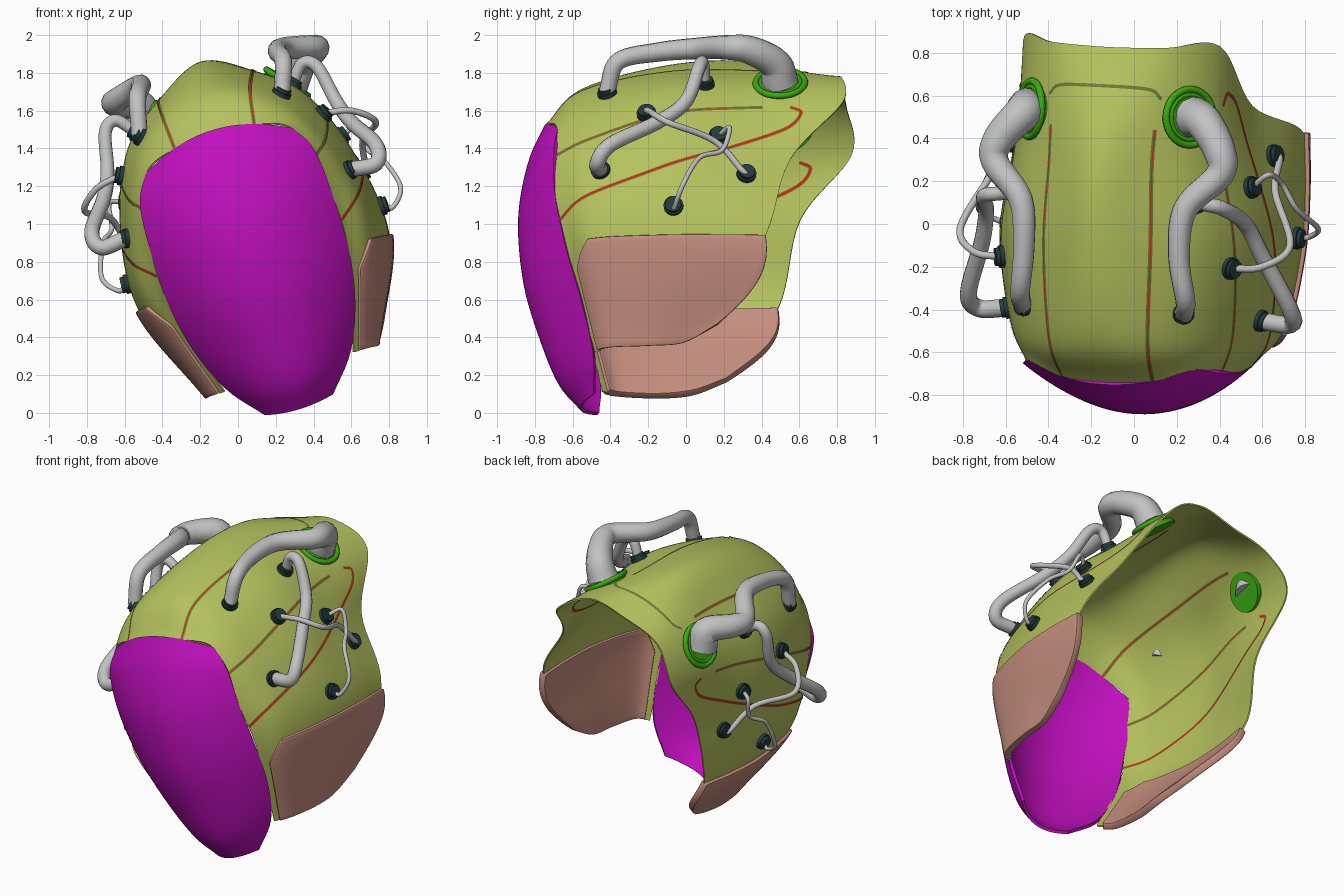
import bpy, math
from mathutils import Vector, Matrix
from mathutils.bvhtree import BVHTree

if "Cube" in bpy.data.objects:
    bpy.data.objects.remove(bpy.data.objects["Cube"])

def material(name, rgb):
    m = bpy.data.materials.new(name)
    m.diffuse_color = (*rgb, 1)
    m.use_nodes = True
    m.node_tree.nodes["Principled BSDF"].inputs["Base Color"].default_value = m.diffuse_color
    return m

OLIVE = material("olive", (.46, .54, .11))
DARK_OLIVE = material("dark_olive", (.17, .19, .035))
MAGENTA = material("magenta", (.54, .005, .52))
BROWN = material("clay_brown", (.56, .27, .21))
GREY = material("pipe_grey", (.54, .54, .54))
GREEN = material("ring_green", (.045, .40, .006))
TEAL = material("dark_teal", (.017, .045, .045))
RED = material("seam_red", (.65, .015, .006))

# The symmetric helmet is tilted sideways and turned slightly
POSE = (Matrix.Rotation(math.radians(-3), 4, 'Z') @ Matrix.Rotation(math.radians(-17), 4, 'Y')
        @ Matrix.Translation((.345, 0, 0)))
MIRROR = POSE @ Matrix.Diagonal((-1, 1, 1, 1)) @ POSE.inverted()
SIDES = (("right", 1, Matrix.Identity(4)), ("left", -1, MIRROR))

def spline(pts, x):
    """Smooth curve through the points, x counts points from 0."""
    i = max(0, min(int(x), len(pts) - 2))
    f = x - i
    b, c = pts[i], pts[i + 1]
    a = pts[i - 1] if i > 0 else 2 * b - c
    d = pts[i + 2] if i + 2 < len(pts) else 2 * c - b
    return .5 * (2 * b + (c - a) * f + (2 * a - 5 * b + 4 * c - d) * f * f
                 + (3 * b - a - 3 * c + d) * f ** 3)

def mesh_object(name, verts, faces, mat):
    me = bpy.data.meshes.new(name)
    me.from_pydata([tuple(v) for v in verts], [], faces)
    ob = bpy.data.objects.new(name, me)
    bpy.context.collection.objects.link(ob)
    me.materials.append(mat)
    return ob

def grid_faces(rows, cols, flip=False, keep=lambda i, j: True):
    faces = []
    for i in range(rows - 1):
        for j in range(cols - 1):
            if keep(i, j):
                a = i * cols + j
                f = (a, a + 1, a + cols + 1, a + cols)
                faces.append(f[::-1] if flip else f)
    return faces

def finish(ob, thickness=0, offset=-1, bevel=0):
    bpy.ops.object.select_all(action='DESELECT')
    bpy.context.view_layer.objects.active = ob
    ob.select_set(True)
    if thickness:
        m = ob.modifiers.new("thickness", 'SOLIDIFY')
        m.thickness, m.offset = thickness, offset
        bpy.ops.object.modifier_apply(modifier=m.name)
    if bevel:
        m = ob.modifiers.new("soft_edge", 'BEVEL')
        m.width, m.segments, m.limit_method, m.angle_limit = bevel, 2, 'ANGLE', math.radians(50)
        bpy.ops.object.modifier_apply(modifier=m.name)
    bpy.ops.object.shade_smooth_by_angle(angle=math.radians(40))

# Half cross-sections of the shell, crown to jaw
visor_rim = [(0, -.75, 1.45), (.22, -.73, 1.425), (.41, -.665, 1.34), (.49, -.68, 1.05), (.50, -.60, .66), (.36, -.45, .12)]
brow = [(0, -.55, 1.67), (.24, -.55, 1.60), (.46, -.50, 1.41), (.59, -.48, 1.08), (.62, -.46, .68), (.43, -.36, .12)]
middle = [(0, -.10, 1.81), (.26, -.10, 1.70), (.49, -.08, 1.51), (.645, -.08, 1.15), (.685, -.10, .68), (.46, -.15, .12)]
back = [(0, .35, 1.83), (.25, .35, 1.71), (.46, .35, 1.51), (.60, .28, 1.16), (.69, .20, .68), (.46, .03, .14)]
rear_rim = [(0, .82, 1.69), (.28, .83, 1.67), (.48, .85, 1.47), (.55, .58, 1.13), (.67, .465, .68), (.50, .20, .22)]
FULL = [[Vector((-u, w, v)) for u, w, v in st[:0:-1]] + [Vector(p) for p in st]
        for st in (visor_rim, brow, middle, back, rear_rim)]

def surface(s, t):
    return POSE @ spline([spline(row, t + 5) for row in FULL], s)

def normal(s, t):
    e = .02
    ds = surface(min(s + e, 4), t) - surface(max(s - e, 0), t)
    dt = surface(s, min(t + e, 5)) - surface(s, max(t - e, -5))
    return dt.cross(ds).normalized()

# Helmet shell, open below the cheeks where the pads sit
NS, NT = 33, 81
def in_shell(i, j):
    s, t = (i + .5) / 8, abs((j + .5) / 8 - 5)
    return t < 4.1 or s < .38 or (s < 1 and t < 4.25)

verts = [surface(i / 8, j / 8 - 5) for i in range(NS) for j in range(NT)]
tree = BVHTree.FromPolygons(verts, grid_faces(NS, NT))
shell = mesh_object("helmet_shell", verts, grid_faces(NS, NT, keep=in_shell), OLIVE)
finish(shell, .01)

# Visor rows, brow to chin: half width, edge y, centre y, edge height, centre height
VISOR = [Vector(r) for r in [
    (.41, -.67, -.765, 1.345, 1.46), (.485, -.685, -.85, 1.20, 1.25), (.505, -.675, -.895, .95, .95),
    (.50, -.61, -.86, .65, .60), (.45, -.53, -.77, .38, .30), (.345, -.47, -.67, .13, .06),
    (.19, -.47, -.55, -.06, -.085)]]
verts = []
for i in range(37):
    a, ye, yc, ve, vc = spline(VISOR, i / 6)
    for j in range(33):
        q = j / 16 - 1
        verts.append(POSE @ Vector((a * q, yc + (ye - yc) * q * q + .008, vc + (ve - vc) * q * q)))
visor = mesh_object("visor", verts, grid_faces(37, 33, flip=True), MAGENTA)
finish(visor, .02)

# Cheek pads follow the lower shell, with a rounded rear edge
for side, sign, _ in SIDES:
    verts = []
    for i in range(29):
        for j in range(21):
            f = j / 20
            t = 4.015 + .975 * f
            s0 = .32 + .6 * max(0, 1 - f / .25)
            s = s0 + (4 - s0) * i / 28
            swell = Vector((0, .085 * math.sin(math.pi * f) * (s / 4) ** 2, 0))
            verts.append(surface(s, sign * t) - normal(s, sign * t) * .028 + swell)
    pad = mesh_object("cheek_pad_" + side, verts, grid_faces(29, 21, flip=sign < 0), BROWN)
    finish(pad, .048, 1, .014)

# Panel seams: flat ribbons lying on the shell
def ribbon(name, path, width, lift, mat, steps=16):
    pts = [Vector(p) for p in path]
    n = (len(pts) - 1) * steps + 1
    st = [spline(pts, k / steps) for k in range(n)]
    pos = [surface(*p) for p in st]
    verts = []
    for k in range(n):
        nor = normal(*st[k])
        tan = pos[min(k + 1, n - 1)] - pos[max(k - 1, 0)]
        out = nor.cross(tan).normalized() * width / 2
        verts += [pos[k] + nor * lift + out, pos[k] + nor * lift - out]
    finish(mesh_object(name, verts, grid_faces(n, 2), mat))

SEAMS = {
    "crown_seam": ([(0, 1), (1.6, 1), (3.2, 1)], .005),
    "upper_side_seam": ([(0, 2.65), (1.6, 2.48), (3.2, 2.25)], .003),
    "lower_side_seam": ([(0, 3.66), (1, 3.45), (2, 3.22), (3, 2.93), (3.6, 2.6), (3.66, 2.3), (3.5, 2.2)], .011),
}
for name, (path, red) in SEAMS.items():
    for side, sign, _ in SIDES:
        p = [(s, sign * t) for s, t in path]
        # Each seam cuts through, so it shows inside as well
        for face, up in (("outer", 1), ("inner", -1)):
            base = 0 if up > 0 else -.010
            ribbon("%s_%s_%s" % (name, face, side), p, .02, base + up * .003, DARK_OLIVE)
            ribbon("%s_core_%s_%s" % (name, face, side), p, red, base + up * .005, RED)
ribbon("rear_seam", [(3.5, -1.05), (3.6, -.7), (3.6, .7), (3.5, 1.05)], .016, .003, DARK_OLIVE)

# Fittings sit against the shell along its outward direction
def seat(point):
    loc, nor, _, _ = tree.find_nearest(point)
    if nor.dot(loc - POSE @ Vector((0, 0, 1))) < 0:
        nor = -nor
    return loc, nor

def fitting(name, loc, nor, mat, add, **size):
    add(location=loc, rotation=nor.to_track_quat('Z', 'Y').to_euler(), **size)
    ob = bpy.context.object
    ob.name = name
    ob.data.materials.append(mat)
    finish(ob)

def cylinder(name, loc, nor, r, depth, mat):
    fitting(name, loc, nor, mat, bpy.ops.mesh.primitive_cylinder_add, vertices=24, radius=r, depth=depth)

def torus(name, loc, nor, major, minor, mat):
    fitting(name, loc, nor, mat, bpy.ops.mesh.primitive_torus_add, major_segments=40,
            minor_segments=10, major_radius=major, minor_radius=minor)

# Tubes that narrow from the first radius to the second
def tube(name, pts, r0, r1, mat):
    n = (len(pts) - 1) * 7 + 1
    cu = bpy.data.curves.new(name, 'CURVE')
    cu.dimensions, cu.bevel_depth, cu.bevel_resolution, cu.use_fill_caps = '3D', 1, 4, True
    sp = cu.splines.new('POLY')
    sp.points.add(n - 1)
    for k in range(n):
        sp.points[k].co = (*spline(pts, k / 7), 1)
        sp.points[k].radius = r1 + (r0 - r1) * (1 - k / (n - 1)) ** 1.6
    sp.use_smooth = True
    cu.materials.append(mat)
    bpy.context.collection.objects.link(bpy.data.objects.new(name, cu))

main_path = [(.25, .50, 1.70), (.33, .47, 1.85), (.40, .34, 1.92), (.40, .23, 1.935), (.24, .07, 1.93),
             (.21, -.15, 1.91), (.24, -.36, 1.86), (.235, -.42, 1.70)]
side_path = [(.30, .10, 1.76), (.34, .09, 1.85), (.42, .07, 1.83), (.52, .0, 1.65), (.60, -.15, 1.54),
             (.73, -.40, 1.42), (.73, -.47, 1.32), (.60, -.455, 1.29)]
upper_path = [(.46, -.21, 1.59), (.60, -.20, 1.60), (.73, -.10, 1.54), (.66, .15, 1.44), (.68, .30, 1.28), (.60, .31, 1.23)]
lower_path = [(.54, .17, 1.46), (.63, .23, 1.51), (.69, .19, 1.39), (.76, .07, 1.35), (.86, -.02, 1.20),
              (.82, -.06, 1.09), (.69, -.06, 1.07)]
TUBES = {"main_pipe": (main_path, .098, .044), "side_pipe": (side_path, .03, .042),
         "upper_wire": (upper_path, .017, .017), "lower_wire": (lower_path, .013, .013)}
for side, sign, xform in SIDES:
    for name, (path, r0, r1) in TUBES.items():
        pts = [xform @ Vector(p) for p in path]
        if side == "left" and name == "main_pipe":
            # The left main pipe hugs the shell more closely
            pts = [p + Vector((.08, 0, .06)) for p in pts]
            pts[0], pts[-1] = xform @ Vector(path[0]), xform @ Vector(path[-1])
        # Sockets at the ends; the main pipe starts in a ring instead
        for k in (0, -1):
            loc, nor = seat(pts[k])
            pts[k] = loc + nor * .012
            if name == "main_pipe" and k == 0:
                continue
            tag = "%s_%s_%s" % (name, "end" if k else "start", side)
            cylinder("socket_base_" + tag, loc + nor * .008, nor, .052, .024, TEAL)
            cylinder("socket_collar_" + tag, loc + nor * .018, nor, .043, .042, TEAL)
        tube(name + "_" + side, pts, r0, r1, GREY)
    # Green port ring of the main pipe, leaning outward
    loc, nor = seat(xform @ Vector((.24, .50, 1.71)))
    lean = POSE.to_3x3() @ Vector((sign * .81, 0, .59))
    nor = (nor + lean).normalized()
    torus("port_ring_" + side, loc + nor * .006, nor, .13, .017, GREEN)
    torus("port_inner_ring_" + side, loc + nor * .008, nor, .105, .011, GREEN)
    cylinder("port_plate_" + side, loc - nor * .012, nor, .128, .05, GREEN)
